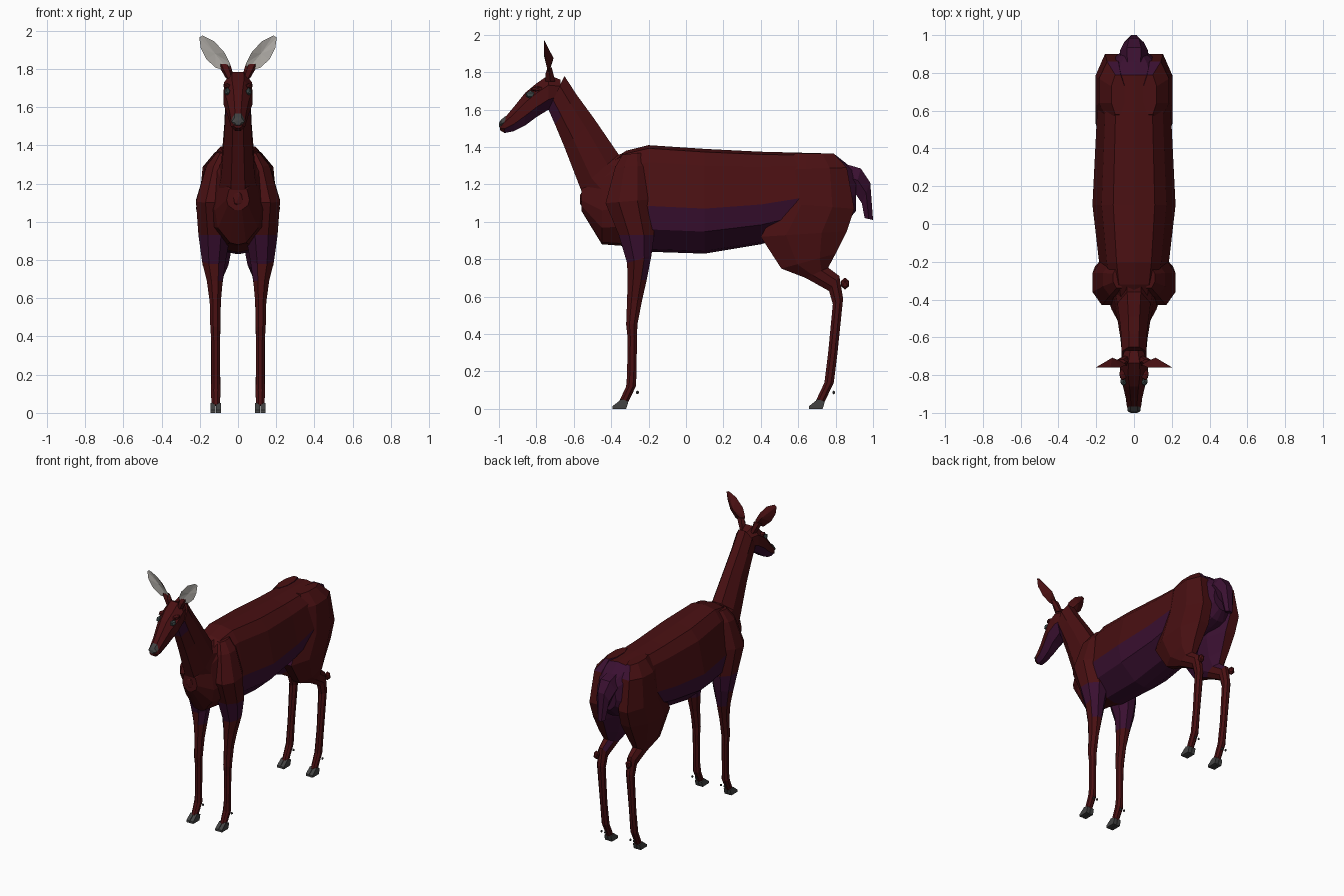
import bpy, bmesh, math
from mathutils import Vector


def colour(name, rgb):
    m = bpy.data.materials.new(name)
    m.diffuse_color = (*rgb, 1)
    return m


COAT = colour("russet_coat", (0.066, 0.005, 0.006))
UNDER = colour("plum_underside", (0.042, 0.005, 0.03))
PALE = colour("pale_inner_ear", (0.45, 0.43, 0.40))
HORN = colour("dark_grey_horn", (0.055, 0.055, 0.055))
EYE = colour("eye_grey", (0.05, 0.07, 0.07))


def ngon(n):
    """Unit cross-section filling -1..1, as (across, along A-B) pairs."""
    k = 1 / math.cos(math.pi / n)
    return [(k * math.sin(a), k * math.cos(a))
            for a in (2 * math.pi * (i + 0.5) / n for i in range(n))]


OCT, QUAD, HEX = ngon(8), ngon(4), ngon(6)


def finish(name, bm, mats, rule=None, mirror=False):
    bmesh.ops.recalc_face_normals(bm, faces=bm.faces[:])
    bm.normal_update()
    for f in bm.faces:
        if rule and rule(f.calc_center_median(), f.normal):
            f.material_index = 1
    me = bpy.data.meshes.new(name)
    bm.to_mesh(me)
    bm.free()
    for m in mats:
        me.materials.append(m)
    ob = bpy.data.objects.new(name, me)
    bpy.context.collection.objects.link(ob)
    if mirror:
        mod = ob.modifiers.new("mirror", 'MIRROR')
        mod.use_mirror_merge = False
    return ob


def loft(name, sections, mats, rule=None, mirror=False, shape=OCT):
    """Each section: (yA, zA, yB, zB, x0, x1), ring spans from A to B."""
    bm = bmesh.new()
    rings = []
    for ya, za, yb, zb, x0, x1 in sections:
        rings.append([bm.verts.new(((x0 + x1) / 2 + u * (x1 - x0) / 2,
                                    (ya + yb) / 2 + v * (ya - yb) / 2,
                                    (za + zb) / 2 + v * (za - zb) / 2)) for u, v in shape])
    n = len(shape)
    for a, b in zip(rings, rings[1:]):
        for i in range(n):
            j = (i + 1) % n
            bm.faces.new((a[i], a[j], b[j], b[i]))
    bm.faces.new(rings[0])
    bm.faces.new(rings[-1])
    return finish(name, bm, mats, rule, mirror)


def upright(y, bottom, top, hw):
    return (y, top, y, bottom, -hw, hw)


def blob(name, pos, size, mat, mirror=True):
    bm = bmesh.new()
    bmesh.ops.create_icosphere(bm, subdivisions=1, radius=1)
    for v in bm.verts:
        v.co = Vector(pos) + Vector(c * s for c, s in zip(v.co, size))
    return finish(name, bm, [mat], mirror=mirror)


# Torso: barrel profile with ridged back and plum belly
half = [(0.5, 0.94), (0.78, 0.68), (1, -0.14), (0.88, -0.58), (0.35, -0.95)]
barrel = [(0, 1)] + half + [(0, -1)] + [(-u, v) for u, v in reversed(half)]
loft("torso", [upright(*s) for s in (
    (-0.56, 1.06, 1.19, 0.06), (-0.45, 0.88, 1.30, 0.12), (-0.32, 0.87, 1.38, 0.16),
    (-0.20, 0.84, 1.41, 0.185), (0.10, 0.83, 1.39, 0.22), (0.40, 0.88, 1.375, 0.205),
    (0.60, 0.94, 1.37, 0.195), (0.79, 0.98, 1.365, 0.17), (0.86, 1.00, 1.31, 0.13),
    (0.91, 1.06, 1.26, 0.07))], [COAT, UNDER],
    lambda c, n: (c.z < 1.06 and -0.22 < c.y < 0.75) or c.y > 0.82, shape=barrel)
blob("breastbone", (0, -0.545, 1.12), (0.04, 0.025, 0.055), COAT, mirror=False)

# Neck
loft("neck", [
    (-0.735, 1.60, -0.65, 1.78, -0.065, 0.065),
    (-0.70, 1.52, -0.585, 1.68, -0.066, 0.066),
    (-0.65, 1.40, -0.49, 1.55, -0.072, 0.072),
    (-0.565, 1.18, -0.36, 1.36, -0.088, 0.088),
    (-0.50, 1.02, -0.20, 1.39, -0.11, 0.11)], [COAT, UNDER],
    lambda c, n: c.z > 1.53 and n.y < -0.3 and n.z < 0)

# Head, nose, eyes and brows
loft("head", [upright(*s) for s in (
    (-0.67, 1.64, 1.76, 0.05), (-0.735, 1.60, 1.785, 0.072), (-0.80, 1.56, 1.74, 0.075),
    (-0.86, 1.515, 1.69, 0.058), (-0.92, 1.485, 1.615, 0.044),
    (-0.97, 1.475, 1.555, 0.037), (-0.995, 1.49, 1.53, 0.022))], [COAT, UNDER],
    lambda c, n: n.z < -0.35 and c.y > -0.96)
loft("nose", [upright(-0.965, 1.505, 1.566, 0.03), upright(-0.99, 1.50, 1.545, 0.03),
              upright(-1.0, 1.507, 1.53, 0.016)], [HORN], shape=HEX)
blob("eye", (0.056, -0.832, 1.68), (0.018, 0.026, 0.022), EYE)
blob("brow", (0.058, -0.795, 1.71), (0.022, 0.035, 0.016), COAT)

# Ears: leaf outline, hollow pale front and domed back
outline = [(0.045, 1.79), (0.042, 1.83), (0.07, 1.885), (0.125, 1.945), (0.185, 1.975),
           (0.203, 1.965), (0.195, 1.91), (0.165, 1.85), (0.115, 1.805)]
bm = bmesh.new()
rim = [bm.verts.new((x, -0.735 - 0.025 * min(1, (z - 1.79) / 0.1), z)) for x, z in outline]
front, back = bm.verts.new((0.12, -0.742, 1.88)), bm.verts.new((0.115, -0.708, 1.875))
for i, a in enumerate(rim):
    b = rim[(i + 1) % len(rim)]
    bm.faces.new((a, b, front))
    bm.faces.new((b, a, back))
finish("ear", bm, [COAT, PALE], lambda c, n: n.y < 0, mirror=True)
loft("ear_base", [(-0.75, 1.75, -0.70, 1.75, 0.025, 0.06),
                  (-0.75, 1.795, -0.71, 1.795, 0.035, 0.085),
                  (-0.74, 1.825, -0.718, 1.825, 0.045, 0.10)], [COAT], mirror=True, shape=HEX)

# Front legs with shoulders
loft("front_leg", [
    (-0.34, 1.36, -0.23, 1.37, 0.05, 0.11),
    (-0.38, 1.29, -0.21, 1.30, 0.04, 0.165),
    (-0.43, 1.10, -0.19, 1.12, 0.05, 0.22),
    (-0.36, 0.93, -0.17, 0.93, 0.04, 0.207),
    (-0.315, 0.78, -0.185, 0.82, 0.065, 0.188),
    (-0.312, 0.69, -0.21, 0.69, 0.08, 0.163),
    (-0.315, 0.58, -0.235, 0.58, 0.09, 0.148),
    (-0.32, 0.45, -0.26, 0.45, 0.092, 0.145),
    (-0.312, 0.38, -0.262, 0.38, 0.095, 0.14),
    (-0.315, 0.18, -0.265, 0.18, 0.095, 0.138),
    (-0.32, 0.12, -0.268, 0.12, 0.091, 0.142),
    (-0.355, 0.045, -0.31, 0.035, 0.095, 0.138)], [COAT, UNDER],
    lambda c, n: 0.79 < c.z < 0.95 or (0.7 < c.z < 0.8 and (n.x < -0.5 or n.y > 0.6)),
    mirror=True)

# Hind legs with haunches and hocks
loft("hind_leg", [
    (0.58, 1.365, 0.79, 1.365, 0.05, 0.12),
    (0.55, 1.28, 0.86, 1.29, 0.04, 0.185),
    (0.50, 1.10, 0.90, 1.07, 0.03, 0.205),
    (0.40, 0.92, 0.86, 0.95, 0.02, 0.205),
    (0.51, 0.75, 0.80, 0.83, 0.05, 0.185),
    (0.64, 0.70, 0.76, 0.755, 0.075, 0.16),
    (0.765, 0.63, 0.82, 0.71, 0.085, 0.15),
    (0.785, 0.56, 0.84, 0.59, 0.09, 0.145),
    (0.76, 0.30, 0.81, 0.30, 0.095, 0.14),
    (0.74, 0.14, 0.79, 0.14, 0.092, 0.141),
    (0.695, 0.045, 0.74, 0.035, 0.095, 0.138)], [COAT, UNDER],
    lambda c, n: c.z > 0.72 and (n.x < -0.6 or (n.y < -0.6 and 0.85 < c.z < 1.05)
                                 or (n.y > 0.5 and c.x < 0.1)), mirror=True)
blob("hock_tuft", (0.13, 0.85, 0.67), (0.022, 0.025, 0.032), COAT)

# Cloven hooves and dewclaws
for leg, dy in (("front", 0), ("hind", 1.05)):
    for side, x in (("inner", 0.102), ("outer", 0.131)):
        loft(f"{leg}_{side}_hoof", [
            (dy - 0.392, 0, dy - 0.32, 0, x - 0.013, x + 0.013),
            (dy - 0.392, 0.015, dy - 0.313, 0.02, x - 0.013, x + 0.013),
            (dy - 0.345, 0.052, dy - 0.308, 0.04, x - 0.012, x + 0.012)],
            [HORN], mirror=True, shape=QUAD)
        blob(f"{leg}_{side}_dewclaw", (x, dy - 0.26, 0.088), (0.008, 0.009, 0.01), HORN)

# Tail
loft("tail", [
    (0.85, 1.31, 0.85, 1.18, -0.06, 0.06), (0.935, 1.285, 0.90, 1.16, -0.065, 0.065),
    (0.985, 1.21, 0.94, 1.10, -0.045, 0.045), (1.0, 1.01, 0.955, 1.02, -0.025, 0.025)],
    [UNDER], shape=HEX)
